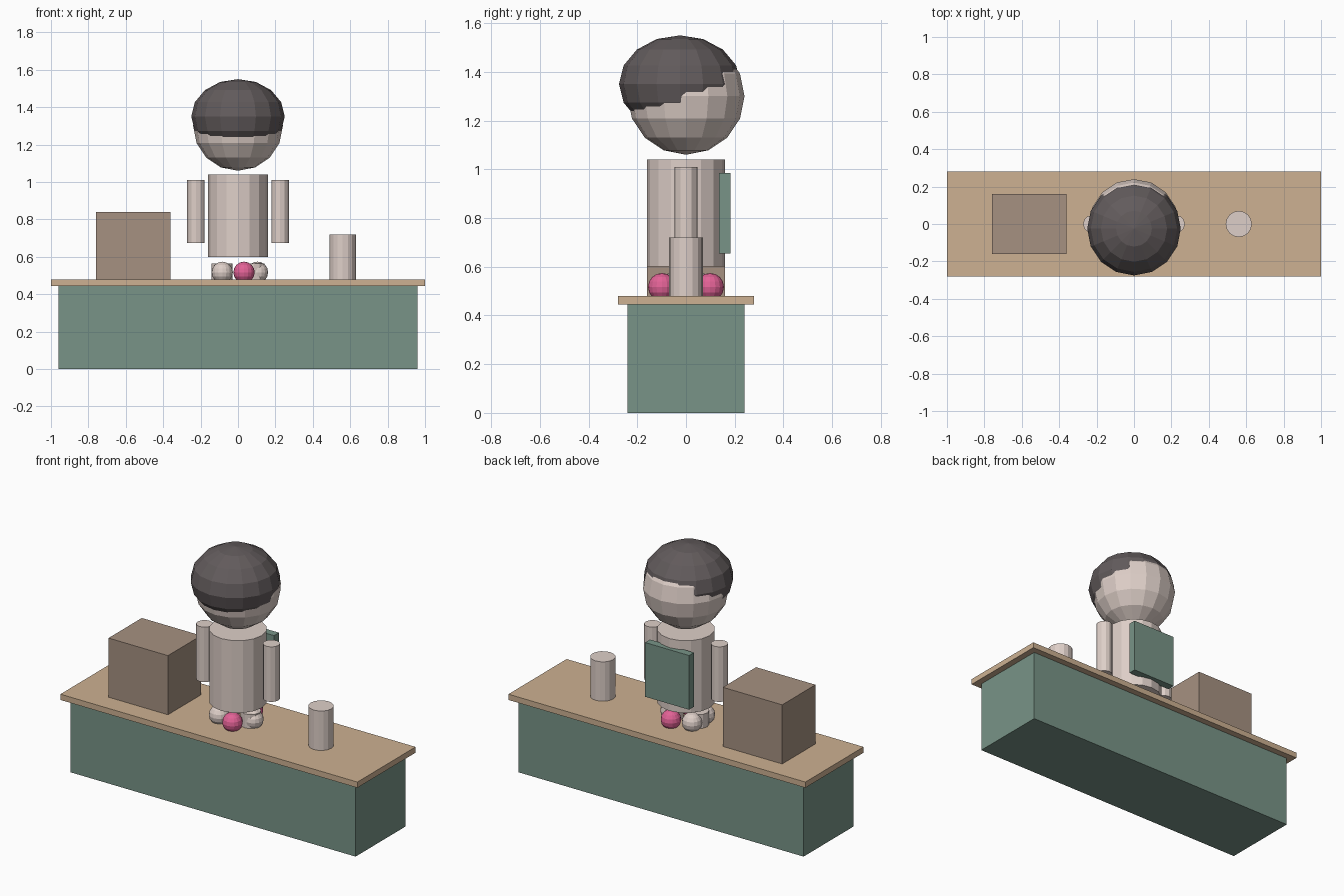
import bpy, math

if "Cube" in bpy.data.objects:
    bpy.data.objects.remove(bpy.data.objects["Cube"], do_unlink=True)


def linear(c):
    c /= 255
    return c / 12.92 if c <= 0.04045 else ((c + 0.055) / 1.055) ** 2.4


def material(name, *rgb):
    m = bpy.data.materials.new(name)
    m.use_nodes = True
    col = [linear(c) for c in rgb] + [1.0]
    m.diffuse_color = col
    m.node_tree.nodes["Principled BSDF"].inputs["Base Color"].default_value = col
    return m


green = material("muted green", 120, 148, 135)
wood = material("light wood", 205, 177, 146)
brown = material("box brown", 166, 145, 129)
pale = material("pale beige", 222, 207, 200)
dark = material("dark hair", 98, 91, 92)
pink = material("bright pink", 226, 98, 150)


def finish(name, mat):
    o = bpy.context.object
    o.name = name
    o.data.materials.append(mat)
    return o


def box(name, mat, x, y, z):
    """Box from (min, max) ranges on each axis."""
    bpy.ops.mesh.primitive_cube_add(size=1, location=[sum(r) / 2 for r in (x, y, z)])
    bpy.context.object.scale = [r[1] - r[0] for r in (x, y, z)]
    return finish(name, mat)


def cylinder(name, mat, x, radius, z0, z1, sides=16):
    bpy.ops.mesh.primitive_cylinder_add(vertices=sides, radius=radius, depth=z1 - z0,
                                        location=(x, 0, (z0 + z1) / 2))
    return finish(name, mat)


def ball(name, mat, loc, radius, squash=1):
    bpy.ops.mesh.primitive_uv_sphere_add(segments=16, ring_count=8, radius=radius, location=loc)
    bpy.context.object.scale.z = squash
    return finish(name, mat)


# Counter with the goods on it
box("counter_body", green, (-0.96, 0.96), (-0.24, 0.24), (0, 0.445))
box("counter_top", wood, (-1, 1), (-0.28, 0.28), (0.445, 0.48))
box("crate", brown, (-0.76, -0.36), (-0.16, 0.16), (0.48, 0.84))
cylinder("cup", pale, 0.56, 0.07, 0.48, 0.72)

# Figure
cylinder("torso", pale, 0, 0.16, 0.60, 1.04)
for side, s in (("left", 1), ("right", -1)):
    cylinder(side + "_arm", pale, s * 0.225, 0.047, 0.675, 1.01, 12)
    cylinder(side + "_leg", pale, s * 0.086, 0.057, 0.05, 0.565, 12)
ball("head", pale, (0, 0, 1.30), 0.24)
ball("hair", dark, (0, -0.025, 1.35), 0.25, 0.8)
box("backpack", green, (-0.148, 0.148), (0.135, 0.182), (0.655, 0.985))

# Ring of balls around the legs
for i in range(5):
    a = math.tau * i / 5
    ball(f"ball_{i + 1}", pink if i in (1, 4) else pale,
         (0.104 * math.cos(a), 0.104 * math.sin(a), 0.517), 0.057)
